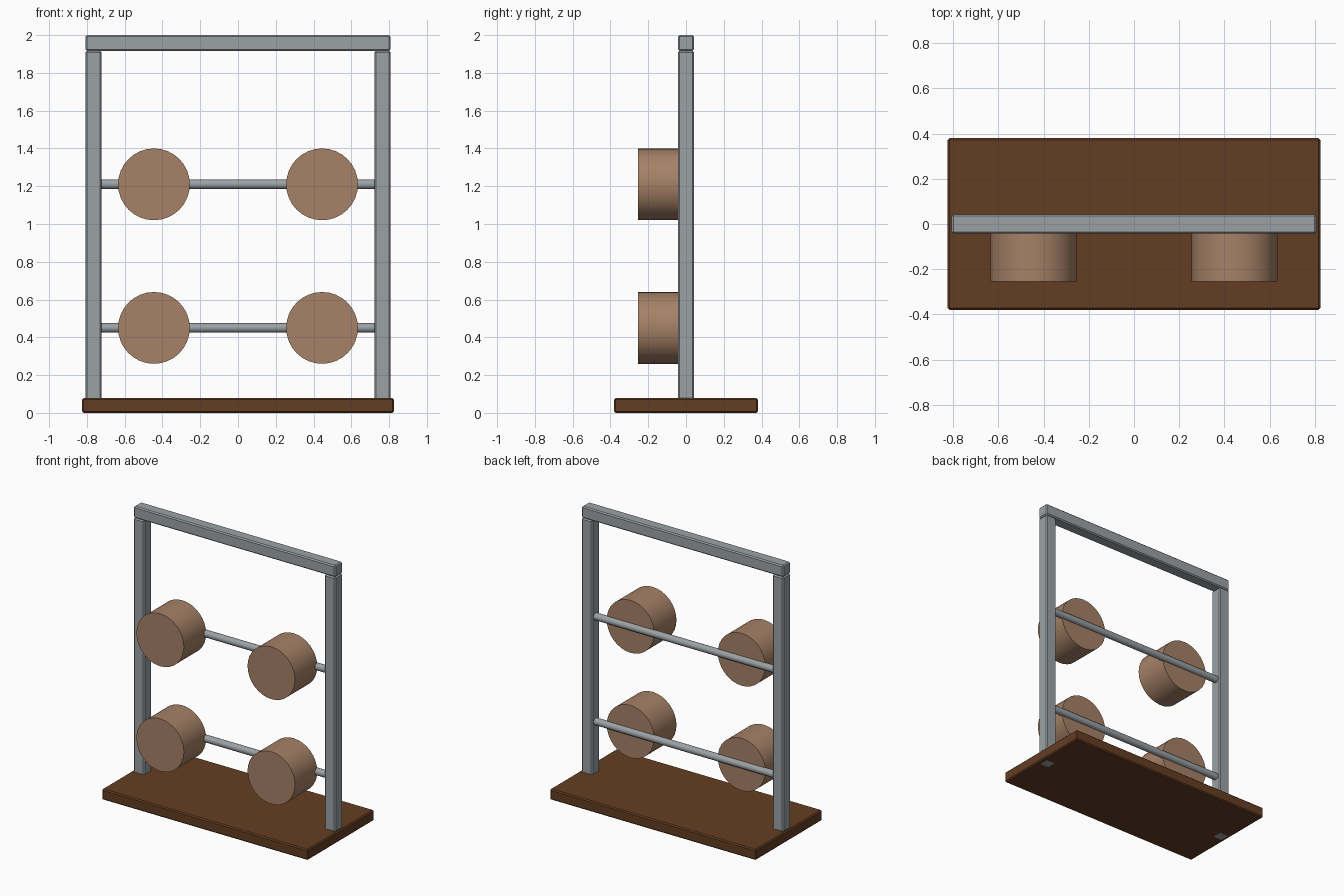
import bpy
from math import pi

cube = bpy.data.objects.get("Cube")
if cube:
    bpy.data.objects.remove(cube, do_unlink=True)


def make_material(name, rgb):
    mat = bpy.data.materials.new(name)
    mat.use_nodes = True
    color = (*rgb, 1.0)
    mat.diffuse_color = color
    mat.node_tree.nodes["Principled BSDF"].inputs["Base Color"].default_value = color
    return mat


steel = make_material("grey_steel", (0.33, 0.36, 0.375))
dark_wood = make_material("dark_wood", (0.127, 0.047, 0.016))
tan = make_material("tan_wood", (0.38, 0.22, 0.135))


def box(name, low, high, mat, bevel=0.008):
    """Box between two corners with a small chamfer."""
    center = [(a + b) / 2 for a, b in zip(low, high)]
    bpy.ops.mesh.primitive_cube_add(size=1, location=center)
    obj = bpy.context.object
    obj.name = name
    obj.scale = [b - a for a, b in zip(low, high)]
    bpy.ops.object.transform_apply(location=False, rotation=False, scale=True)
    mod = obj.modifiers.new("edge_bevel", 'BEVEL')
    mod.width = bevel
    mod.segments = 1
    obj.data.materials.append(mat)
    return obj


def cylinder(name, radius, length, center, rotation, mat, sides=32):
    bpy.ops.mesh.primitive_cylinder_add(vertices=sides, radius=radius, depth=length,
                                        location=center, rotation=rotation)
    obj = bpy.context.object
    obj.name = name
    obj.data.materials.append(mat)
    bpy.ops.object.shade_smooth_by_angle()
    return obj


# Base board
box("base_board", (-0.825, -0.38, 0.0005), (0.825, 0.38, 0.078), dark_wood)

# Posts run through the board, with the beam on top
half = 0.0425
for side, sign in (("left", 1), ("right", -1)):
    x = sign * 0.765
    box(side + "_post", (x - half, -half, 0), (x + half, half, 1.916), steel)
box("top_beam", (-0.8075, -half, 1.916), (0.8075, half, 2.0), steel)

# Cross rods, each carrying two drums on the front
for level, z in (("lower", 0.45), ("upper", 1.21)):
    cylinder(level + "_rod", 0.0255, 1.5, (0, 0, z), (0, pi / 2, 0), steel, 24)
    for side, sign in (("left", 1), ("right", -1)):
        cylinder(f"{level}_{side}_drum", 0.19, 0.255, (sign * 0.445, -0.1275, z),
                 (pi / 2, 0, 0), tan)
